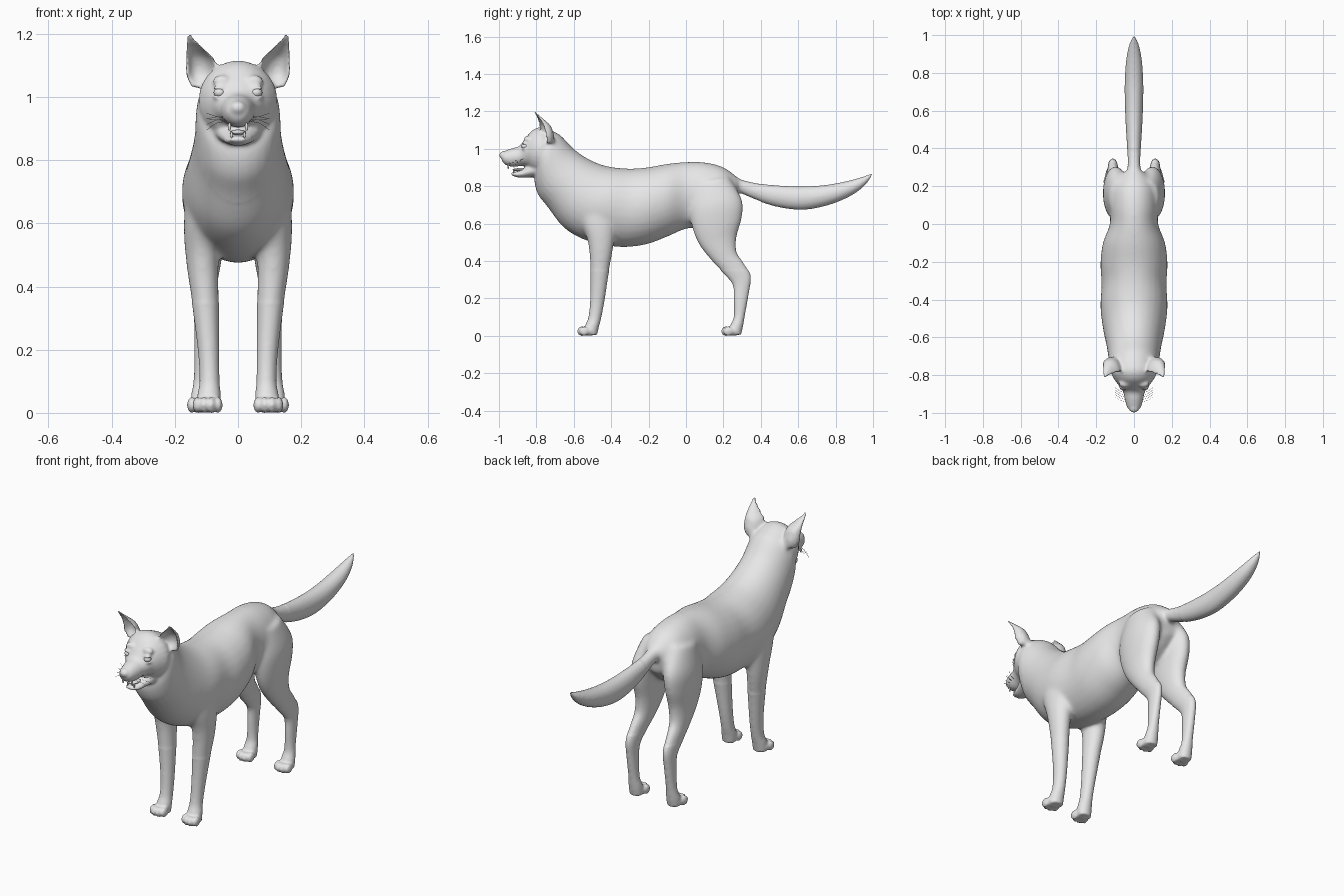
import bpy, bmesh, math
from mathutils import Vector, Matrix

if "Cube" in bpy.data.objects:
    bpy.data.objects.remove(bpy.data.objects["Cube"])

grey = bpy.data.materials.new("plain grey")
grey.diffuse_color = (0.8, 0.8, 0.8, 1)
grey.use_nodes = True
grey.node_tree.nodes["Principled BSDF"].inputs["Base Color"].default_value = grey.diffuse_color
VOXEL = 0.007


def finish(name, mesh):
    mesh.shade_smooth()
    mesh.materials.clear()
    mesh.materials.append(grey)
    ob = bpy.data.objects.new(name, mesh)
    bpy.context.collection.objects.link(ob)
    return ob


def spline(rows, steps=5):
    """Catmull-Rom blend of section rows."""
    out = []
    for i in range(len(rows) - 1):
        a, b, c, d = (rows[min(max(i + k, 0), len(rows) - 1)] for k in (-1, 0, 1, 2))
        for s in range(steps):
            t = s / steps
            out.append([0.5 * (2*q + (r - p)*t + (2*p - 5*q + 4*r - u)*t*t
                               + (3*q - p - 3*r + u)*t**3)
                        for p, q, r, u in zip(a, b, c, d)])
    out.append(list(rows[-1]))
    return out


def skin(bm, rings):
    """Closed tube through rings of points."""
    vs = [[bm.verts.new(p) for p in ring] for ring in rings]
    n = len(vs[0])
    faces = [bm.faces.new((a[i], a[(i + 1) % n], b[(i + 1) % n], b[i]))
             for a, b in zip(vs, vs[1:]) for i in range(n)]
    faces += [bm.faces.new(vs[0]), bm.faces.new(vs[-1])]
    bmesh.ops.recalc_face_normals(bm, faces=faces)


def loft(bm, rows, side=1, n=28):
    """Rows: y, z of one edge, y, z of the opposite edge, half width, x centre."""
    rings = []
    for y1, z1, y2, z2, w, x in spline([tuple(r) + (0,) * (6 - len(r)) for r in rows]):
        c = Vector((side * x, (y1 + y2) / 2, (z1 + z2) / 2))
        a = Vector((0, (y1 - y2) / 2, (z1 - z2) / 2))
        rings.append([c + a * math.cos(t) + Vector((max(w, .001) * math.sin(t), 0, 0))
                      for t in (2 * math.pi * i / n for i in range(n))])
    skin(bm, rings)


def ball(bm, loc, size):
    bmesh.ops.create_uvsphere(bm, u_segments=20, v_segments=12, radius=1,
                              matrix=Matrix.Translation(loc) @ Matrix.Diagonal((*size, 1)))


bm = bmesh.new()
# torso and neck
loft(bm, [(-.76, 1.105, -.80, .88, .118), (-.68, 1.08, -.81, .825, .132),
          (-.60, 1.0, -.79, .755, .137), (-.52, .945, -.74, .69, .147),
          (-.44, .912, -.65, .575, .165), (-.36, .898, -.52, .505, .178),
          (-.28, .895, -.36, .475, .172), (-.20, .902, -.22, .487, .178),
          (-.10, .92, -.10, .53, .165), (0, .93, 0, .572, .128),
          (.10, .928, .10, .58, .13), (.20, .902, .20, .63, .115),
          (.28, .845, .27, .70, .06)])
# skull and muzzle
loft(bm, [(-.70, 1.09, -.74, .88, .11), (-.77, 1.115, -.78, .86, .125),
          (-.82, 1.1, -.82, .875, .106), (-.86, 1.055, -.85, .905, .08),
          (-.89, 1.016, -.885, .908, .058), (-.93, 1.003, -.925, .903, .049),
          (-.97, .988, -.965, .914, .038), (-.99, .973, -.982, .932, .024)])
# lower jaw
loft(bm, [(-.79, .94, -.79, .85, .08), (-.86, .90, -.86, .846, .052),
          (-.90, .880, -.90, .847, .04), (-.938, .874, -.932, .858, .024)])
# nose
ball(bm, (0, -.974, .966), (.027, .026, .022))
# tail
loft(bm, [(.18, .895, .22, .77, .045), (.29, .84, .28, .765, .036),
          (.40, .814, .38, .723, .036), (.51, .803, .50, .687, .043),
          (.62, .799, .63, .674, .048), (.74, .806, .765, .70, .049),
          (.85, .825, .88, .748, .042), (.94, .849, .955, .803, .026),
          (1.0, .872, .998, .862, .004)])

for side in (1, -1):
    # hind leg
    loft(bm, [(.04, .82, .23, .85, .06, .07), (.02, .69, .30, .73, .068, .094),
              (.03, .585, .30, .63, .062, .1), (.07, .485, .272, .53, .052, .1),
              (.15, .385, .272, .45, .041, .105), (.213, .32, .312, .39, .032, .11),
              (.25, .27, .347, .32, .027, .112), (.255, .195, .337, .23, .026, .113),
              (.255, .1, .317, .12, .027, .113), (.235, .05, .305, .05, .036, .113),
              (.24, .006, .295, .006, .034, .113)], side)
    # front leg
    loft(bm, [(-.60, .73, -.36, .73, .06, .1), (-.56, .6, -.37, .6, .062, .11),
              (-.525, .5, -.39, .46, .052, .113), (-.512, .355, -.412, .34, .043, .103),
              (-.512, .2, -.435, .19, .034, .093), (-.522, .1, -.452, .1, .032, .09),
              (-.54, .05, -.465, .05, .038, .092), (-.53, .005, -.475, .005, .036, .093)], side)
    # paws with four toes
    for px, py in ((.096, -.518), (.114, .252)):
        ball(bm, (side * px, py, .026), (.041, .042, .026))
        for dx, dy in ((-.034, -.026), (-.012, -.038), (.012, -.038), (.034, -.026)):
            ball(bm, (side * (px + dx), py + dy, .025), (.0135, .027, .026))
    # ear: crescent sections open to the front
    rings = []
    for x, y, z, w, d, scoop in spline([
            (.105, -.755, 1.03, .042, .05, .1), (.112, -.765, 1.07, .053, .062, .6),
            (.120, -.778, 1.12, .047, .056, .76), (.137, -.793, 1.155, .030, .036, .66),
            (.149, -.807, 1.182, .016, .018, .4), (.156, -.816, 1.202, .006, .007, .1)]):
        arc = [math.pi * i / 12 for i in range(13)]
        pts = [(-w * math.cos(t), d * math.sin(t)) for t in arc]
        pts += [(w * .8 * math.cos(t), d * scoop * math.sin(t)) for t in arc[1:-1]]
        rings.append([(side * (x + u), y + v + .25 * u, z) for u, v in pts])
    skin(bm, rings)
    # eyelids and brow
    for dz in (.014, -.014):
        ball(bm, (side * .059, -.867, 1.014 + dz), (.023, .012, .006))
    ball(bm, (side * .05, -.845, 1.05), (.03, .022, .02))

# fuse all parts into one skin
rough = bpy.data.meshes.new("rough")
bm.to_mesh(rough)
bm.free()
tmp = finish("rough_parts", rough)
mod = tmp.modifiers.new("fuse", 'REMESH')
mod.mode = 'VOXEL'
mod.voxel_size = VOXEL
dg = bpy.context.evaluated_depsgraph_get()
fused = bpy.data.meshes.new_from_object(tmp.evaluated_get(dg))
bpy.data.objects.remove(tmp)

# soften the head and paws a little, the trunk joints more
bm = bmesh.new()
bm.from_mesh(fused)
trunk = [v for v in bm.verts if v.co.z > .35 and -.72 < v.co.y < .4]
for i in range(22):
    bmesh.ops.smooth_vert(bm, verts=bm.verts if i < 3 else trunk, factor=.5,
                          use_axis_x=True, use_axis_y=True, use_axis_z=True)
bm.to_mesh(fused)
bm.free()
finish("body", fused)


def ball_object(name, loc, size):
    b = bmesh.new()
    ball(b, loc, size)
    me = bpy.data.meshes.new(name)
    b.to_mesh(me)
    b.free()
    finish(name, me)


# tongue, eyes, fangs and whiskers
ball_object("tongue", (0, -.885, .888), (.026, .042, .009))
for side, tag in ((1, "left"), (-1, "right")):
    ball_object("eye_" + tag, (side * .058, -.861, 1.014), (.019, .019, .016))
    ball_object("upper_fang_" + tag, (side * .027, -.95, .906), (.005, .005, .013))
    ball_object("lower_fang_" + tag, (side * .02, -.922, .88), (.004, .004, .011))
    cu = bpy.data.curves.new("whiskers_" + tag, 'CURVE')
    cu.dimensions = '3D'
    cu.bevel_depth = .0007
    cu.bevel_resolution = 0
    cu.materials.append(grey)
    for i in range(5):
        sp = cu.splines.new('POLY')
        sp.points.add(2)
        y, z = -.945 + .012 * i, .925 + .006 * (i % 3)
        for p, (dx, dy, dz) in zip(sp.points, ((.03, 0, 0), (.07, .01, .004 * i - .008),
                                               (.1, .03, .012 * i - .03))):
            p.co = (side * dx, y + dy, z + dz, 1)
    bpy.context.collection.objects.link(bpy.data.objects.new("whiskers_" + tag, cu))
